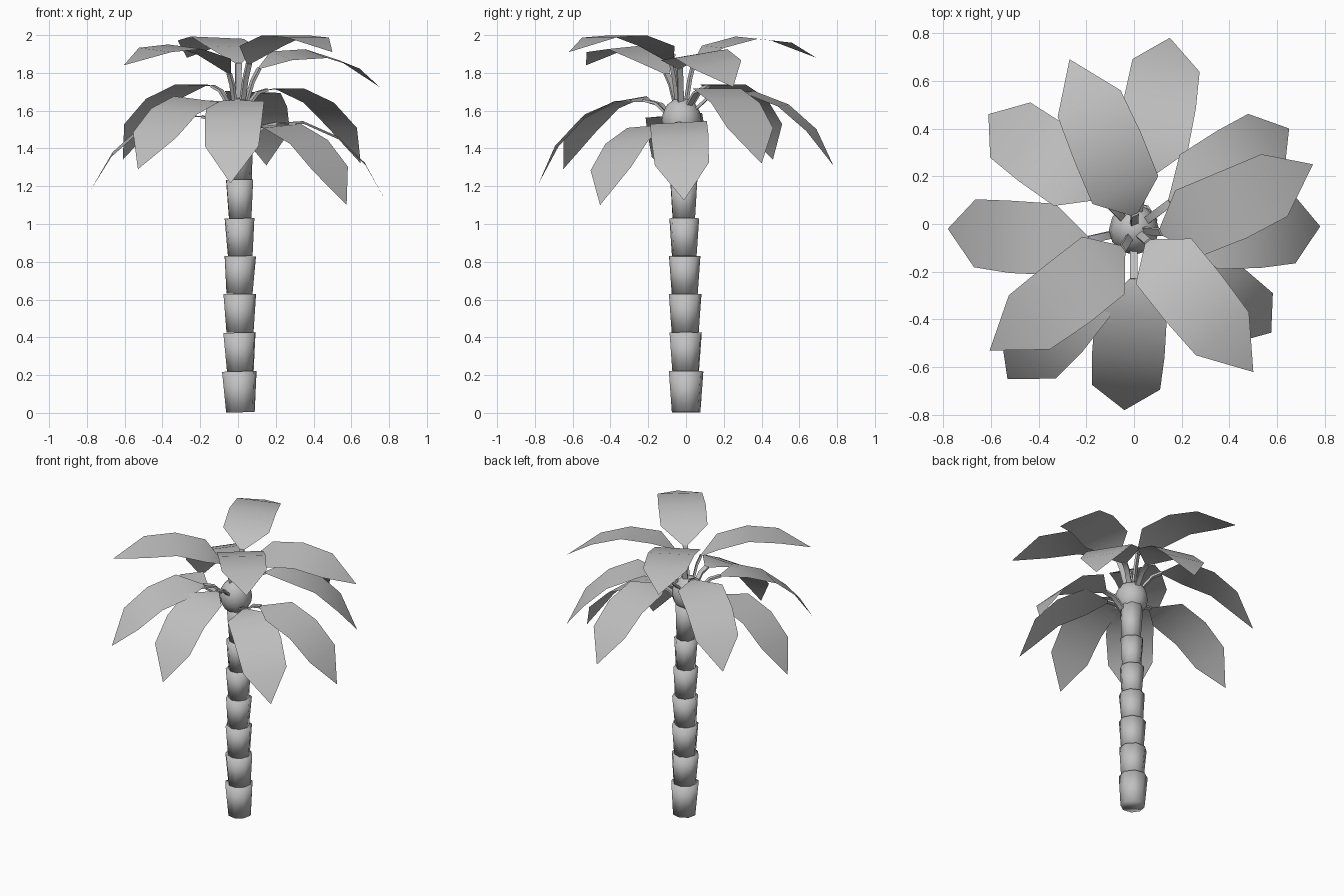
import bpy
import bmesh
import random
from math import radians, cos, sin
from mathutils import Matrix, Vector

random.seed(4)

default_cube = bpy.data.objects.get("Cube")
if default_cube:
    bpy.data.objects.remove(default_cube, do_unlink=True)

# One plain grey for the whole tree
grey = bpy.data.materials.new("plain grey")
grey.use_nodes = True
colour = (0.53, 0.53, 0.53, 1.0)
grey.diffuse_color = colour
grey.node_tree.nodes["Principled BSDF"].inputs["Base Color"].default_value = colour


def make_object(name, bm, smooth_angle):
    """Turn a bmesh into a shaded object with the grey material."""
    mesh = bpy.data.meshes.new(name)
    bm.to_mesh(mesh)
    bm.free()
    mesh.materials.append(grey)
    obj = bpy.data.objects.new(name, mesh)
    bpy.context.collection.objects.link(obj)
    bpy.ops.object.select_all(action="DESELECT")
    obj.select_set(True)
    bpy.context.view_layer.objects.active = obj
    bpy.ops.object.shade_smooth_by_angle(angle=radians(smooth_angle))
    return obj


def trunk_segment(index, bottom, top, low_radius, high_radius):
    """Tapered ring that flares upwards, slightly tilted and turned."""
    bm = bmesh.new()
    bmesh.ops.create_cone(bm, cap_ends=True, segments=8, radius1=low_radius,
                          radius2=high_radius, depth=top - bottom)
    turn = Matrix.Rotation(random.uniform(0, 0.8), 4, "Z")
    tilt = Matrix.Rotation(radians(random.uniform(-2, 2)), 4, "Y")
    middle = (bottom + top) / 2
    place = Matrix.Translation((0.01, 0.002 - 0.012 * middle, middle))
    bmesh.ops.transform(bm, matrix=place @ tilt @ turn, verts=bm.verts)
    make_object(f"trunk_segment_{index}", bm, 180)


# Trunk: stacked flaring segments, thinning towards the crown
ring_heights = [0.003, 0.22, 0.425, 0.63, 0.83, 1.03, 1.235, 1.48]
for i, (low, high) in enumerate(zip(ring_heights, ring_heights[1:])):
    shrink = 1 - 0.035 * i
    trunk_segment(i + 1, low, high, 0.077 * shrink, 0.093 * shrink)

# Crown ball that holds the stems, a little taller than wide
crown = Vector((0, -0.024, 1.55))
ball = bmesh.new()
bmesh.ops.create_uvsphere(ball, u_segments=12, v_segments=8, radius=0.105)
bmesh.ops.scale(ball, vec=(1, 1, 1.12), verts=ball.verts)
bmesh.ops.translate(ball, vec=crown, verts=ball.verts)
make_object("crown_ball", ball, 60)

# Shared blade spine: (length, slope) steps from the stem to the tip
blade_steps = [(0.14, 0), (0.2, -25), (0.2, -45), (0.22, -62)]
blade_half_widths = [0.016, 0.15, 0.152, 0.143]

spine = [Vector((0, 0, 0))]
for length, slope in blade_steps:
    a = radians(slope)
    spine.append(spine[-1] + Vector((cos(a), 0, sin(a))) * length)


def add_stem(bm, base, side):
    """Flat bent stem from the crown ball up to the blade."""
    root = crown.lerp(base, 0.35)
    root.z = min(base.z - 0.08, 1.63)
    bend = root.lerp(base, 0.5) + Vector((0, 0, 0.025))
    rings = []
    for point, along in ((root, bend - root), (bend, base - root), (base, base - bend)):
        thick = along.cross(side).normalized()
        rings.append([bm.verts.new(point + side * 0.016 * s + thick * 0.007 * t)
                      for s, t in ((-1, -1), (1, -1), (1, 1), (-1, 1))])
    faces = [bm.faces.new(rings[0]), bm.faces.new(rings[-1])]
    for lower, upper in zip(rings, rings[1:]):
        for k in range(4):
            n = (k + 1) % 4
            faces.append(bm.faces.new((lower[k], lower[n], upper[n], upper[k])))
    bmesh.ops.recalc_face_normals(bm, faces=faces)


def build_leaf(name, tip, yaw, pitch, roll):
    """Bent pointed blade on a stem, placed by its tip."""
    bm = bmesh.new()
    rows = [[bm.verts.new(point + Vector((0, side * half, 0))) for side in (-1, 1)]
            for point, half in zip(spine, blade_half_widths)]
    for (r0, l0), (r1, l1) in zip(rows, rows[1:]):
        bm.faces.new((r0, r1, l1, l0))
    end = bm.verts.new(spine[-1])
    bm.faces.new((rows[-1][0], end, rows[-1][1]))

    rotation = (Matrix.Rotation(radians(yaw), 4, "Z")
                @ Matrix.Rotation(radians(-pitch), 4, "Y")
                @ Matrix.Rotation(radians(roll), 4, "X"))
    place = Matrix.Translation(tip) @ rotation @ Matrix.Translation(-spine[-1])
    bmesh.ops.transform(bm, matrix=place, verts=bm.verts)
    add_stem(bm, place @ spine[0], rotation @ Vector((0, 1, 0)))
    make_object(name, bm, 40)


# Leaves: tip position, then yaw, pitch and roll in degrees
leaves = {
    "upper_leaf_back": ((-0.27, 0.69, 1.88), 111, 39, 3),
    "upper_leaf_left": ((0.75, 0.25, 1.725), 18, 28, 10),
    "upper_leaf_right": ((-0.605, -0.53, 1.84), -139, 40, -6),
    "upper_leaf_front": ((0.5, -0.62, 1.91), -51, 41.5, 0),
    "lower_leaf_back": ((0.15, 0.78, 1.31), 79, 4, 2),
    "lower_leaf_back_left": ((0.65, 0.4, 1.32), 32, 3, 0),
    "lower_leaf_left": ((0.78, -0.01, 1.125), 1, 1, 3),
    "lower_leaf_front_left": ((0.575, -0.455, 1.1), -41, 0, 4),
    "lower_leaf_front": ((-0.04, -0.78, 1.215), -94, -2, 0),
    "lower_leaf_front_right": ((-0.53, -0.65, 1.29), -126, 6, -6),
    "lower_leaf_right": ((-0.78, -0.02, 1.18), 179, 3, -5),
    "lower_leaf_back_right": ((-0.61, 0.46, 1.34), 144, 3, 0),
}
for leaf_name, (tip, yaw, pitch, roll) in leaves.items():
    build_leaf(leaf_name, Vector(tip), yaw, pitch, roll)
